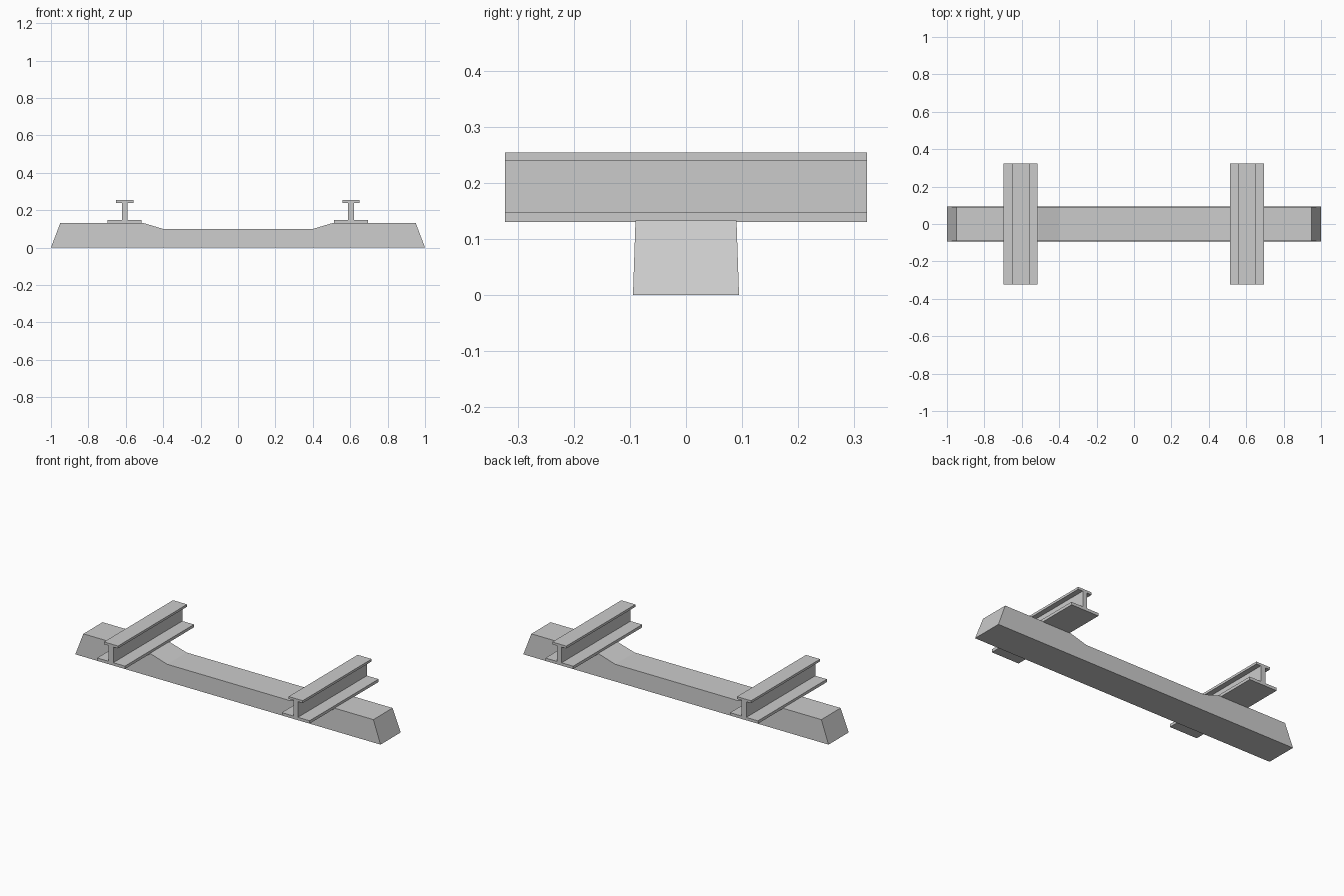
import bpy, bmesh

if "Cube" in bpy.data.objects:
    bpy.data.objects.remove(bpy.data.objects["Cube"])


def extrude_profile(name, points, half_bottom, half_top, z_bottom, z_top, x=0.0):
    """Extrude an x/z outline along y, with depth tapering from bottom to top."""
    bm = bmesh.new()

    def half(z):
        t = (z - z_bottom) / (z_top - z_bottom)
        return half_bottom + (half_top - half_bottom) * t

    front = [bm.verts.new((px, -half(pz), pz)) for px, pz in points]
    back = [bm.verts.new((px, half(pz), pz)) for px, pz in points]
    bm.faces.new(front)
    bm.faces.new(back[::-1])
    n = len(points)
    for i in range(n):
        j = (i + 1) % n
        bm.faces.new((front[j], front[i], back[i], back[j]))
    bmesh.ops.recalc_face_normals(bm, faces=bm.faces)
    mesh = bpy.data.meshes.new(name)
    bm.to_mesh(mesh)
    bm.free()
    obj = bpy.data.objects.new(name, mesh)
    obj.location.x = x
    bpy.context.collection.objects.link(obj)
    return obj


def mirrored(half_outline):
    """Complete a right-hand outline (bottom to top) with its left-hand copy."""
    return half_outline + [(-px, pz) for px, pz in reversed(half_outline)]


# Concrete sleeper: sloped ends, raised rail seats, lower middle
sleeper = mirrored([(1.0, 0.0), (0.95, 0.133), (0.51, 0.133), (0.40, 0.10)])
extrude_profile("sleeper", sleeper, 0.0945, 0.09, 0.0, 0.133)

# Rails: wide foot, thin web, narrower head
rail = mirrored([(0.091, 0.13), (0.091, 0.147), (0.015, 0.147),
                 (0.015, 0.24), (0.046, 0.24), (0.046, 0.254)])
for side, x in (("left", -0.606), ("right", 0.604)):
    extrude_profile(side + "_rail", rail, 0.323, 0.323, 0.13, 0.254, x)
